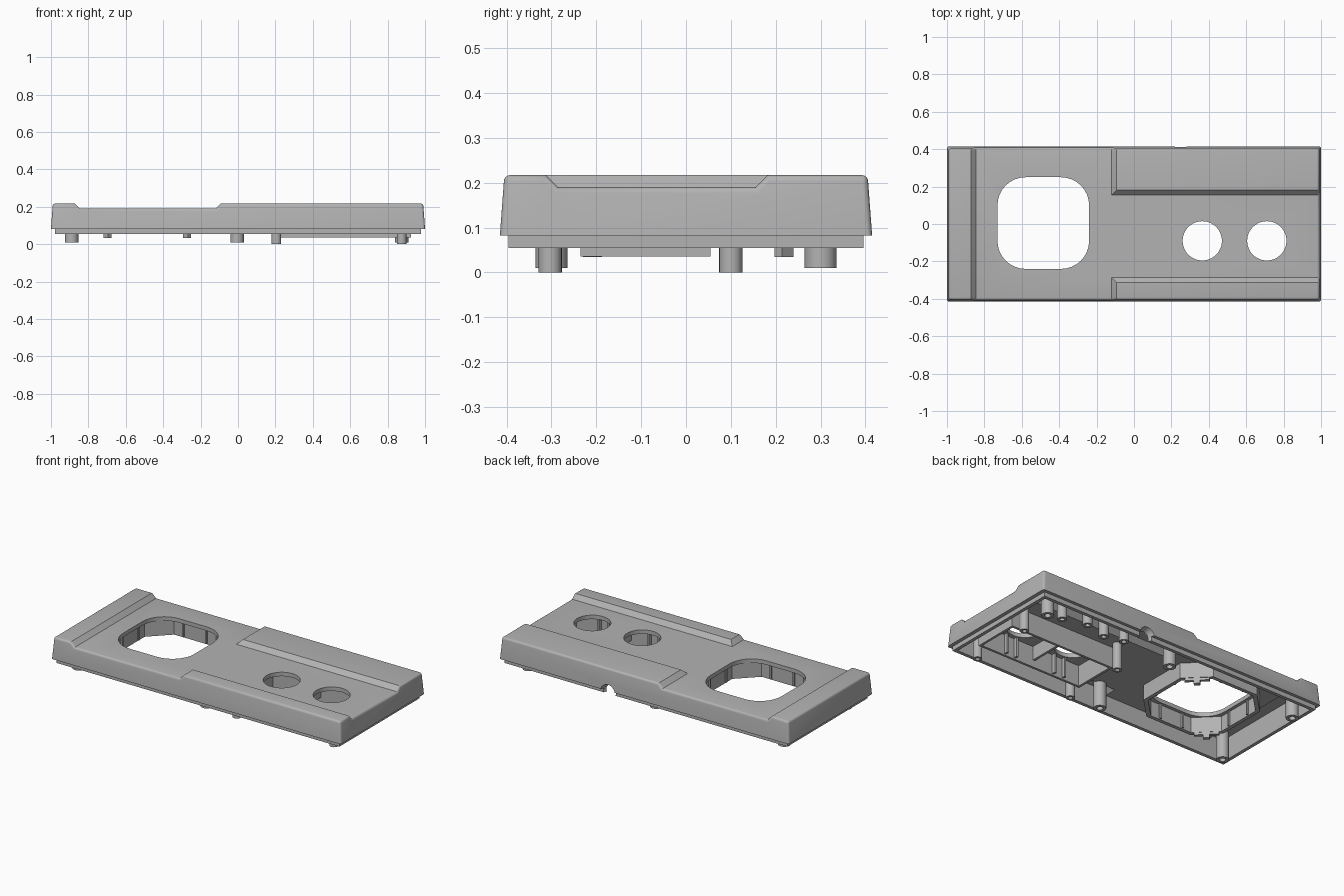
import bpy, bmesh, math
from mathutils import Matrix, Vector

old = bpy.data.objects.get("Cube")
if old:
    bpy.data.objects.remove(old, do_unlink=True)

grey = bpy.data.materials.new("plain grey")
grey.use_nodes = True
GREY = (0.45, 0.45, 0.45, 1)
grey.diffuse_color = GREY
grey.node_tree.nodes["Principled BSDF"].inputs["Base Color"].default_value = GREY


def finish(name, bm):
    bmesh.ops.recalc_face_normals(bm, faces=bm.faces)
    mesh = bpy.data.meshes.new(name)
    bm.to_mesh(mesh)
    bm.free()
    mesh.materials.append(grey)
    ob = bpy.data.objects.new(name, mesh)
    bpy.context.collection.objects.link(ob)
    return ob


def box(name, x, y, z, taper=0.0, turn=0.0):
    """Box from ranges; taper pulls the top in, turn spins it about its own middle."""
    bm = bmesh.new()
    bmesh.ops.create_cube(bm, size=1)
    mid = Vector([(r[0] + r[1]) / 2 for r in (x, y, z)])
    size = [r[1] - r[0] for r in (x, y, z)]
    for v in bm.verts:
        top = v.co.z > 0
        v.co = Vector([c * s for c, s in zip(v.co, size)])
        if top:
            v.co.x -= math.copysign(taper, v.co.x)
            v.co.y -= math.copysign(taper, v.co.y)
    bm.transform(Matrix.Translation(mid) @ Matrix.Rotation(turn, 4, "Z"))
    return finish(name, bm)


def prism(name, points, start, end, place):
    """Extrude a 2D outline; place(u, v, w) returns the 3D point."""
    bm = bmesh.new()
    low = [bm.verts.new(place(u, v, start)) for u, v in points]
    high = [bm.verts.new(place(u, v, end)) for u, v in points]
    bm.faces.new(low)
    bm.faces.new(high)
    for i in range(len(points)):
        j = (i + 1) % len(points)
        bm.faces.new((low[i], low[j], high[j], high[i]))
    return finish(name, bm)


def upright(u, v, w):
    return (u, v, w)


def combine(target, tool, operation="DIFFERENCE"):
    mod = target.modifiers.new("cut", "BOOLEAN")
    mod.operation, mod.object, mod.solver = operation, tool, "EXACT"
    bpy.context.view_layer.update()
    graph = bpy.context.evaluated_depsgraph_get()
    mesh = bpy.data.meshes.new_from_object(target.evaluated_get(graph))
    target.modifiers.clear()
    target.data = mesh
    bpy.data.objects.remove(tool, do_unlink=True)


def rounded(cx, cy, half, radius, steps=8):
    pts = []
    for q, (sx, sy) in enumerate(((1, 1), (-1, 1), (-1, -1), (1, -1))):
        for i in range(steps + 1):
            a = (q + i / steps) * math.pi / 2
            pts.append((cx + sx * (half - radius) + radius * math.cos(a),
                        cy + sy * (half - radius) + radius * math.sin(a)))
    return pts


def recess(target, floor, grow):
    """Sunken cross band and long channel, both with sloped sides."""
    def trough(a, b):
        return [(a - grow, floor), (b + grow, floor), (b + grow + .1, floor + .1), (a - grow - .1, floor + .1)]
    combine(target, prism("band", trough(-.845, -.12), -.6, .6, lambda u, v, w: (u, w, v)))
    combine(target, prism("channel", trough(-.285, .155), -.3, 1.2, lambda u, v, w: (w, u, v)))


# Outer shell with the sunken top
shell = box("cover_shell", (-1, 1), (-.415, .415), (.082, .217), taper=.01)
recess(shell, .19, 0)

# Round the outer rim and the upright corners only
bm = bmesh.new()
bm.from_mesh(shell.data)
bmesh.ops.remove_doubles(bm, verts=bm.verts, dist=.0005)
rim = []
for e in bm.edges:
    if len(e.link_faces) == 2:
        a, b = (f.normal for f in e.link_faces)
        sides = (abs(a.z) < .3) + (abs(b.z) < .3)
        if (sides == 1 and max(a.z, b.z) > .5) or (sides == 2 and a.dot(b) < .5):
            rim.append(e)
bmesh.ops.bevel(bm, geom=rim, offset=.013, segments=4, profile=.5, affect="EDGES", clamp_overlap=True)
bm.to_mesh(shell.data)
bm.free()

# Lower lip, then hollow the inside
combine(shell, box("lip", (-.978, .978), (-.396, .396), (.055, .1)), "UNION")
cavity = box("cavity", (-.957, .957), (-.375, .375), (0, .193))
recess(cavity, .165, .01)
combine(shell, cavity)

# Openings: rounded window, two round holes, cable notch
WX, WY = -.485, .005
combine(shell, prism("window", rounded(WX, WY, .245, .15), .1, .3, upright))
HOLES = (.365, .71)
for hx in HOLES:
    combine(shell, prism("hole", rounded(hx, -.09, .105, .105, 12), .1, .3, upright))
bm = bmesh.new()
bmesh.ops.create_cone(bm, cap_ends=True, segments=32, radius1=.03, radius2=.06, depth=.09)
bm.transform(Matrix.Translation((.25, .4, .07)) @ Matrix.Rotation(-math.pi / 2, 4, "X"))
combine(shell, finish("notch", bm))


# Octagonal collar below the window
def octagon(half, cut):
    k = half - cut
    return [(WX + x, WY + y) for x, y in
            ((half, -k), (half, k), (k, half), (-k, half), (-half, k), (-half, -k), (-k, -half), (k, -half))]


collar = prism("window_collar", octagon(.288, .13), .07, .175, upright)
combine(collar, prism("collar_core", octagon(.265, .12), 0, .3, upright))
for side in range(4):
    a = side * math.pi / 2
    for off in (-.08, .08):
        px = WX + .262 * math.cos(a) - off * math.sin(a)
        py = WY + .262 * math.sin(a) + off * math.cos(a)
        box("collar_rib", (px - .006, px + .006), (py - .006, py + .006), (.075, .17))

# Snap clips on two opposite collar corners
for s in (1, -1):
    cx, cy = WX + s * .213, WY + s * .213
    box("clip_plate", (cx - .01, cx + .01), (cy - .07, cy + .07), (.055, .12), turn=math.pi / 4)
    box("clip_tongue", (cx - .012, cx + .012), (cy - .018, cy + .018), (.034, .12), turn=math.pi / 4)

# Frame under the round holes
box("frame_back_wall", (.2, .925), (.04, .055), (.036, .175))
box("frame_front_wall", (.2, .925), (-.235, -.22), (.036, .175))
for x in (.2, .53, .91):
    box("frame_end_wall", (x, x + .015), (-.23, .05), (.036 if x != .53 else .08, .175))
for hx in HOLES:
    for off in (-.035, .035):
        box("frame_clip", (hx + off - .006, hx + off + .006), (-.225, -.197), (.045, .17))


# Hollow screw bosses and locating pins
def post(name, x, y, radius, bottom, top):
    bm = bmesh.new()
    bmesh.ops.create_cone(bm, cap_ends=True, segments=24, radius1=radius, radius2=radius, depth=top - bottom)
    bm.transform(Matrix.Translation((x, y, (top + bottom) / 2)))
    cap = min(bm.faces, key=lambda f: f.calc_center_median().z)
    bmesh.ops.inset_region(bm, faces=[cap], thickness=radius * .5)
    for pull in bmesh.ops.extrude_discrete_faces(bm, faces=[cap])["faces"]:
        bmesh.ops.translate(bm, verts=pull.verts, vec=(0, 0, .04))
    finish(name, bm)


for x, y in ((-.89, .3), (-.89, -.3), (-.005, .3), (-.005, -.3), (.875, .3)):
    post("screw_boss", x, y, .036, .01, .2 if y > 0 and x > -.5 else .18)
for x in (.205, .875):
    for y in (.1, -.303):
        post("locating_pin", x, y, .026, 0, .175)
for x, y in ((.72, .24), (.57, .28), (.42, .24), (.3, .27)):
    post("short_boss", x, y, .028, .07, .2)

# Smooth the rounded parts, keep edges crisp
for ob in bpy.context.scene.objects:
    ob.select_set(ob.type == "MESH")
bpy.context.view_layer.objects.active = shell
bpy.ops.object.shade_smooth_by_angle(angle=math.radians(30))
